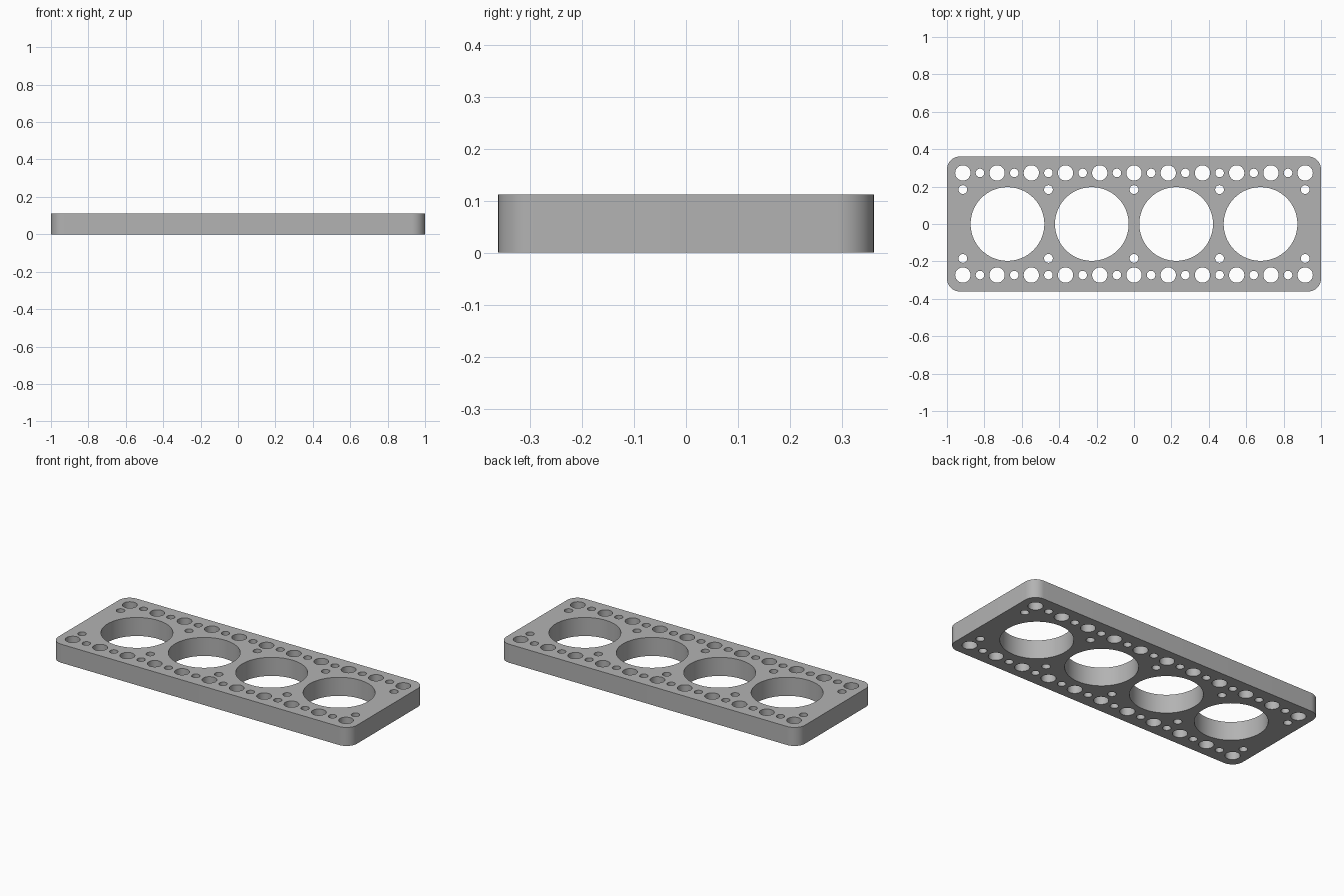
import bpy, bmesh, math
from mathutils import Vector

cube = bpy.data.objects.get("Cube")
if cube:
    bpy.data.objects.remove(cube, do_unlink=True)

HALF_X, HALF_Y, HEIGHT, CORNER = 1.0, 0.361, 0.112, 0.07

metal = bpy.data.materials.new("grey metal")
metal.use_nodes = True
grey = (0.45, 0.45, 0.45, 1)
metal.diffuse_color = grey
metal.node_tree.nodes["Principled BSDF"].inputs["Base Color"].default_value = grey


def arc(x, y, radius, start, sweep, steps):
    return [(x + radius * math.cos(start + sweep * i / steps),
             y + radius * math.sin(start + sweep * i / steps))
            for i in range(steps + 1)]


bm = bmesh.new()


def loop(points):
    verts = [bm.verts.new((x, y, 0)) for x, y in points]
    for a, b in zip(verts, verts[1:] + verts[:1]):
        bm.edges.new((a, b))


def hole(x, y, radius, sides=32):
    loop(arc(x, y, radius, 0, math.tau, sides)[:-1])


# Rounded outline of the plate
outline = []
for i, (sx, sy) in enumerate([(1, 1), (-1, 1), (-1, -1), (1, -1)]):
    outline += arc(sx * (HALF_X - CORNER), sy * (HALF_Y - CORNER),
                   CORNER, i * math.pi / 2, math.pi / 2, 12)
loop(outline)

# Four cylinder bores
for i in range(4):
    hole((i - 1.5) * 0.451, 0, 0.197, 96)

# Bolt holes, fluid passages and inner dowel holes along both edges
pitch = 0.183
for side in (-1, 1):
    for i in range(11):
        hole((i - 5) * pitch, side * 0.273, 0.041)
    for i in range(10):
        hole((i - 4.5) * pitch, side * 0.273, 0.023)
    for i in range(5):
        hole((i - 2) * pitch * 2.5, side * 0.184, 0.0235)

# Fill the flat profile and extrude it to the plate thickness
bmesh.ops.triangle_fill(bm, use_beauty=True, use_dissolve=False,
                        edges=bm.edges[:], normal=Vector((0, 0, 1)))
raised = bmesh.ops.extrude_face_region(bm, geom=bm.faces[:], use_keep_orig=True)
bmesh.ops.translate(bm, vec=(0, 0, HEIGHT),
                    verts=[g for g in raised["geom"] if isinstance(g, bmesh.types.BMVert)])
bmesh.ops.recalc_face_normals(bm, faces=bm.faces[:])

mesh = bpy.data.meshes.new("gasket_plate")
bm.to_mesh(mesh)
bm.free()
mesh.materials.append(metal)
plate = bpy.data.objects.new("gasket_plate", mesh)
bpy.context.collection.objects.link(plate)

bpy.ops.object.select_all(action="DESELECT")
plate.select_set(True)
bpy.context.view_layer.objects.active = plate
bpy.ops.object.shade_smooth_by_angle(angle=math.radians(30))
